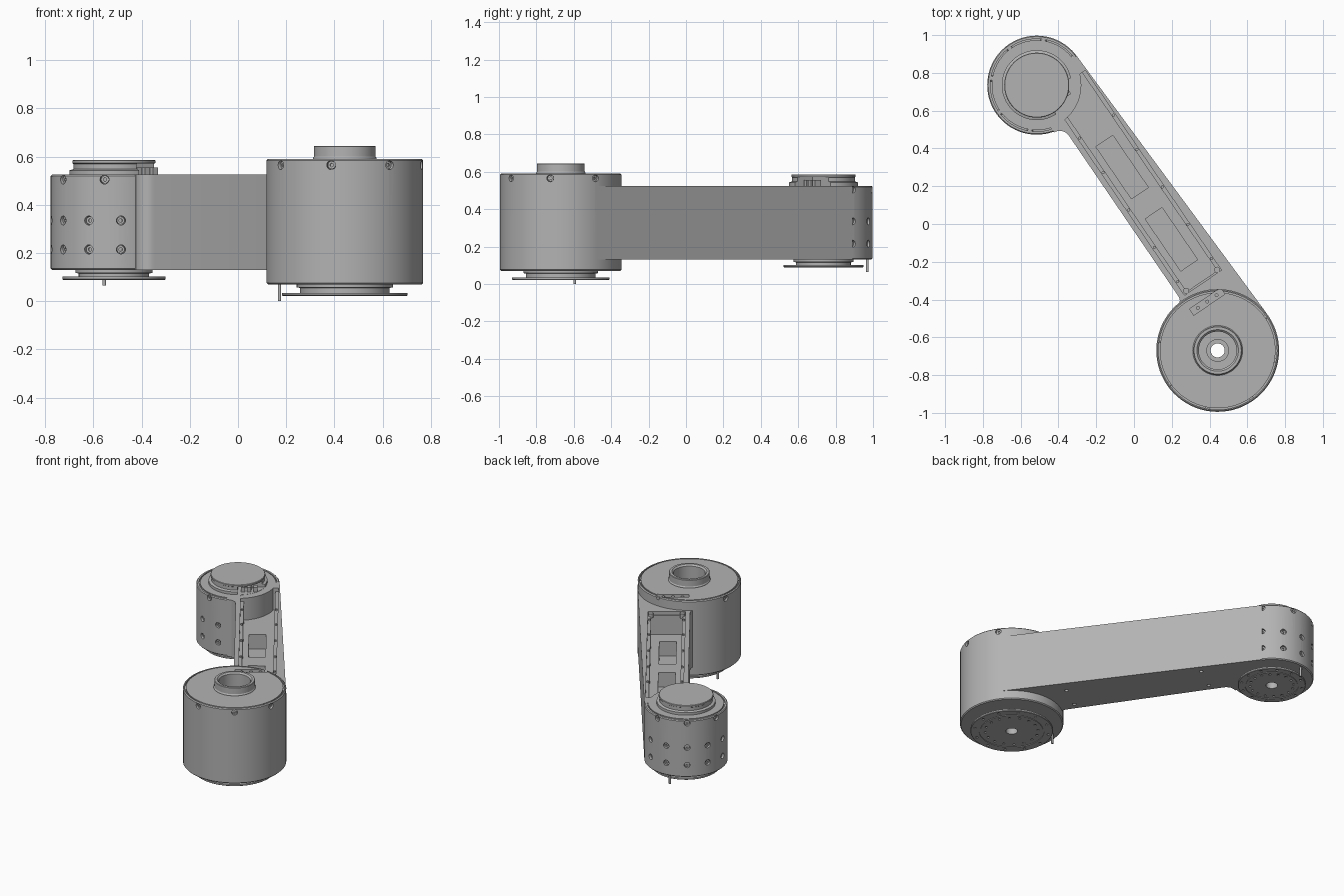
import bpy, bmesh, math
from math import cos, sin, radians
from mathutils import Matrix, Vector

if "Cube" in bpy.data.objects:
    bpy.data.objects.remove(bpy.data.objects["Cube"], do_unlink=True)

grey = bpy.data.materials.new("machined grey")
grey.use_nodes = True
grey.diffuse_color = (0.45, 0.45, 0.45, 1)
grey.node_tree.nodes["Principled BSDF"].inputs["Base Color"].default_value = grey.diffuse_color

# Local frame: x runs along the arm from small drum to big drum
TURN = radians(-55.7)
FRAME = Matrix.Translation((-0.515, 0.735, 0)) @ Matrix.Rotation(TURN, 4, 'Z')
SMALL, BIG = (0, 0), (1.70, 0)
SMALL_R, BIG_R = 0.262, 0.325


def finish(name, bm):
    bmesh.ops.recalc_face_normals(bm, faces=bm.faces)
    bm.transform(FRAME)
    mesh = bpy.data.meshes.new(name)
    bm.to_mesh(mesh)
    bm.free()
    mesh.materials.append(grey)
    ob = bpy.data.objects.new(name, mesh)
    bpy.context.collection.objects.link(ob)
    return ob


def activate(ob):
    bpy.ops.object.select_all(action='DESELECT')
    ob.select_set(True)
    bpy.context.view_layer.objects.active = ob


def smooth(*obs):
    for ob in obs:
        activate(ob)
        bpy.ops.object.shade_smooth_by_angle(angle=radians(30))


def cut(ob, cutter, keep=False):
    cutter.hide_render = True
    mod = ob.modifiers.new("cut", 'BOOLEAN')
    mod.operation, mod.solver, mod.object = 'DIFFERENCE', 'EXACT', cutter
    activate(ob)
    bpy.ops.object.modifier_apply(modifier="cut")
    if not keep:
        bpy.data.objects.remove(cutter, do_unlink=True)


def lathe(name, centre, profile, steps=72):
    """Spin a closed (radius, height) profile."""
    bm = bmesh.new()
    rings = []
    for i in range(steps):
        a = 2 * math.pi * i / steps
        rings.append([bm.verts.new((centre[0] + r * cos(a), centre[1] + r * sin(a), z)) for r, z in profile])
    n = len(profile)
    for i in range(steps):
        a, b = rings[i], rings[(i + 1) % steps]
        for j in range(n):
            k = (j + 1) % n
            if profile[j][0] + profile[k][0] > 0:
                bm.faces.new((a[j], b[j], b[k], a[k]))
    bmesh.ops.remove_doubles(bm, verts=bm.verts, dist=1e-5)
    return finish(name, bm)


def add_box(bm, lo, hi):
    lo, hi = Vector(lo), Vector(hi)
    size = Matrix.Diagonal((*(hi - lo), 1))
    bmesh.ops.create_cube(bm, size=1, matrix=Matrix.Translation((lo + hi) / 2) @ size)


def boxes(name, *spans):
    bm = bmesh.new()
    for lo, hi in spans:
        add_box(bm, lo, hi)
    return finish(name, bm)


def pegs(name, spots, r, depth, steps=14):
    """Cylinders centred on (position, direction) spots."""
    bm = bmesh.new()
    for pos, direction in spots:
        turn = Vector(direction).to_track_quat('Z', 'Y').to_matrix().to_4x4()
        bmesh.ops.create_cone(bm, cap_ends=True, segments=steps, radius1=r, radius2=r,
                              depth=depth, matrix=Matrix.Translation(pos) @ turn)
    return finish(name, bm)


def rim_spots(centre, r, z, angles):
    """Spots pointing outward round a drum; angles in the model's frame."""
    out = []
    for deg in angles:
        a = radians(deg) - TURN
        out.append(((centre[0] + r * cos(a), centre[1] + r * sin(a), z), (cos(a), sin(a), 0)))
    return out


def ring_spots(centre, r, z, count):
    return [(p, (0, 0, 1)) for p, _ in rim_spots(centre, r, z, [360 * i / count for i in range(count)])]


def side_screws(name, drum, centre, radius, spots):
    """Sink counterbores into a drum and seat socket screws in them."""
    cut(drum, pegs("bore", spots, 0.019, 0.05))
    seated = [(Vector(p) - Vector(d) * 0.027, d) for p, d in spots]
    heads = pegs(name, seated, 0.0165, 0.03)
    cut(heads, pegs("socket", [(Vector(p) - Vector(d) * 0.01, d) for p, d in spots], 0.008, 0.02, 6))
    smooth(heads)


# Arm body: tangent to both drums on one side, filleted into them on the other
bm = bmesh.new()
lean = (BIG_R - SMALL_R) / BIG[0]
outline = [(0, 0.1), (0.2, -0.065)]
outline += [(0.317 - 0.058 * cos(radians(a)), -0.065 + 0.055 * sin(radians(a))) for a in range(0, 91, 15)]
outline += [(1.345 + 0.045 * sin(radians(a)), -0.055 + 0.045 * cos(radians(a))) for a in range(0, 91, 15)]
outline += [(1.5, -0.055), (1.7, 0.1), (BIG[0] - BIG_R * lean, BIG_R), (-SMALL_R * lean, SMALL_R)]
base = bm.faces.new([bm.verts.new((u, v, 0.13)) for u, v in outline])
top = bmesh.ops.extrude_face_region(bm, geom=[base])["geom"]
bmesh.ops.translate(bm, vec=(0, 0, 0.395), verts=[e for e in top if isinstance(e, bmesh.types.BMVert)])
arm = finish("arm_body", bm)

# Small drum shell
small = lathe("small_drum", SMALL, [(0, 0.13), (0.256, 0.13), (SMALL_R, 0.136), (SMALL_R, 0.519),
                                    (0.257, 0.525), (0.245, 0.525), (0.245, 0.515), (0.238, 0.515),
                                    (0.238, 0.525), (0, 0.525)])

# Open channel with a stepped ledge, shared by arm and small drum
ledge = boxes("ledge_cutter", ((0.08, 0.02, 0.5), (1.36, 0.256, 0.7)))
channel = boxes("channel_cutter", ((0.08, 0.04, 0.37), (1.35, 0.236, 0.7)))
for part in (arm, small):
    cut(part, ledge, keep=True)
    cut(part, channel, keep=True)
for cutter in (ledge, channel):
    bpy.data.objects.remove(cutter, do_unlink=True)
cut(arm, boxes("pocket_cutter", *[((u - 0.167, 0.075, 0.27), (u + 0.167, 0.183, 0.5)) for u in (0.613, 1.076)]))
cut(arm, pegs("underside_holes", [((u, v, 0.13), (0, 0, 1)) for u in (0.4, 1.28) for v in (0.04, 0.22)], 0.012, 0.03))
core = lathe("small_drum_core", SMALL, [(0, 0.14), (0.236, 0.14), (0.236, 0.523), (0, 0.523)])

# Cover screws along the channel ledge
ledge_spots = [((u, v, 0.503), (0, 0, 1)) for u in (0.36, 0.58, 0.82, 1.06, 1.28) for v in (0.03, 0.246)]
smooth(pegs("ledge_screws", ledge_spots, 0.008, 0.012))
smooth(pegs("channel_end_screws", [((1.345, v, 0.505), (0, 0, 1)) for v in (0.04, 0.238)], 0.016, 0.03))

# Small drum screws: two rows round the side and one under the rim
rows = [s for z in (0.215, 0.335) for s in rim_spots(SMALL, SMALL_R, z, [36.5 + 30 * i for i in range(9)])]
rows += rim_spots(SMALL, SMALL_R, 0.505, [36.5 + 45 * i for i in range(6)])
side_screws("small_drum_screws", small, SMALL, SMALL_R, rows)

# Small drum cap with a cable opening facing the channel
cap = lathe("small_cap", SMALL, [(0, 0.52), (0.185, 0.52), (0.185, 0.543), (0.168, 0.548), (0.168, 0.57),
                                 (0.172, 0.573), (0.172, 0.583), (0.169, 0.586), (0, 0.586)])
cut(cap, boxes("cable_opening", ((0.07, 0.0, 0.524), (0.3, 0.24, 0.572))))
boxes("cable_connectors", *[((0.1, v, 0.515), (0.14, v + 0.025, 0.555)) for v in (0.02, 0.06, 0.1)])

# Big drum, bored through, with a rim groove
big = lathe("big_drum", BIG, [(0.13, 0.07), (0.319, 0.07), (BIG_R, 0.076), (BIG_R, 0.584), (0.319, 0.59),
                              (0.313, 0.59), (0.313, 0.58), (0.306, 0.58), (0.306, 0.59), (0.13, 0.59)])
side_screws("big_drum_screws", big, BIG, BIG_R, rim_spots(BIG, BIG_R, 0.565, [-190 + 45 * i for i in range(6)]))
cut(big, boxes("top_slot", ((1.435, 0.0, 0.57), (1.475, 0.2, 0.7))))
smooth(pegs("slot_screws", [((1.455, v, 0.575), (0, 0, 1)) for v in (0.04, 0.1, 0.16)], 0.01, 0.02))

# Hollow boss on the big drum, sleeved down to the base
boss = lathe("big_boss", BIG, [(0.037, 0.06), (0.132, 0.06), (0.132, 0.594), (0.128, 0.6), (0.128, 0.642),
                               (0.125, 0.645), (0.11, 0.645), (0.1, 0.635), (0.1, 0.54), (0.06, 0.54),
                               (0.06, 0.56), (0.037, 0.56)])


# Output flanges below each drum
def flange(name, centre, z, top, r, neck):
    ob = lathe(name, centre, [(0.037, z), (r * 0.76, z), (r * 0.76, z + 0.004), (r * 0.79, z + 0.004),
                              (r * 0.79, z), (r - 0.003, z), (r, z + 0.003), (r, z + 0.013), (neck, z + 0.013),
                              (neck, top - 0.015), (neck + 0.014, top - 0.012), (neck + 0.014, top + 0.01),
                              (0.037, top + 0.01)])
    spots = ring_spots(centre, r * 0.9, z, 12) + ring_spots(centre, r * 0.64, z, 16)
    cut(ob, pegs("bolt_holes", spots, 0.008, 0.012, 10))
    return ob


big_flange = flange("big_flange", BIG, 0.022, 0.07, 0.26, 0.186)
small_flange = flange("small_flange", SMALL, 0.089, 0.13, 0.214, 0.146)

# Locating pins
inverse = FRAME.inverted()
for name, at, low, high in (("big_pin", (0.172, -0.595), 0, 0.09), ("small_pin", (-0.555, 0.97), 0.065, 0.15)):
    spot = inverse @ Vector((*at, (low + high) / 2))
    smooth(pegs(name, [(spot, (0, 0, 1))], 0.007, high - low))

smooth(arm, small, core, cap, big, boss, big_flange, small_flange)
